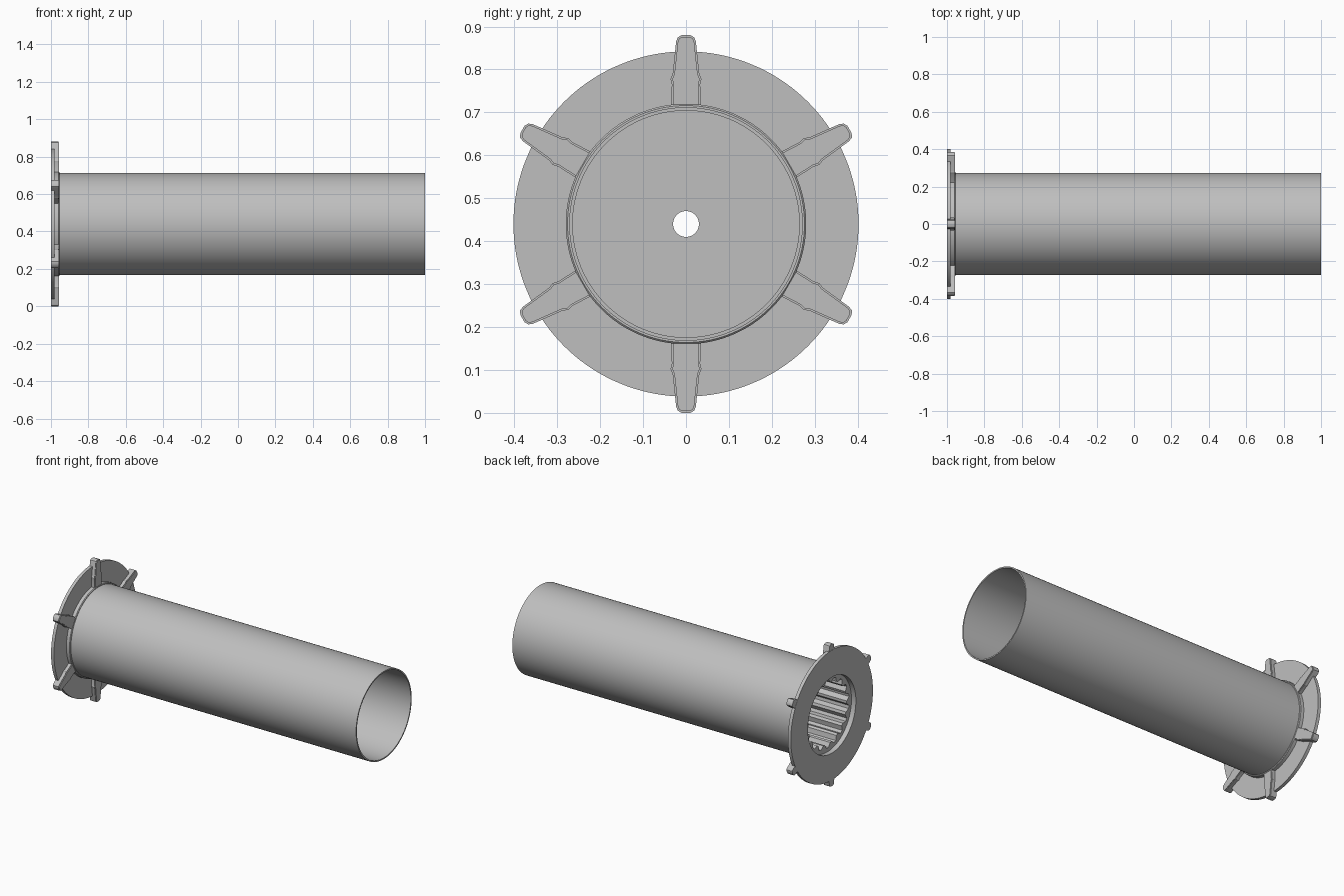
import bpy, bmesh, math
from mathutils import Matrix

if "Cube" in bpy.data.objects:
    bpy.data.objects.remove(bpy.data.objects["Cube"])

CZ = 0.44      # height of the long axis
SEG = 144      # segments around the axis
TEETH = 18     # splines in the socket

grey = bpy.data.materials.new("light grey")
grey.diffuse_color = (0.52, 0.52, 0.52, 1)
grey.use_nodes = True
grey.node_tree.nodes["Principled BSDF"].inputs["Base Color"].default_value = grey.diffuse_color


def finish(name, bm, angle=35):
    bmesh.ops.recalc_face_normals(bm, faces=bm.faces)
    me = bpy.data.meshes.new(name)
    bm.to_mesh(me)
    bm.free()
    me.materials.append(grey)
    ob = bpy.data.objects.new(name, me)
    bpy.context.collection.objects.link(ob)
    bpy.ops.object.select_all(action='DESELECT')
    ob.select_set(True)
    bpy.context.view_layer.objects.active = ob
    bpy.ops.object.shade_smooth_by_angle(angle=math.radians(angle))
    return ob


def lathe(name, profile):
    """Spin a closed (x, radius, tooth height) profile around the x axis."""
    bm = bmesh.new()
    rings = []
    for x, r, tooth in profile:
        ring = []
        for i in range(SEG):
            a = 2 * math.pi * i / SEG
            # flat-topped teeth pointing inward
            wave = max(-1, min(1, 1.5 * math.cos(TEETH * a)))
            rr = r - tooth * (0.5 + 0.5 * wave)
            ring.append(bm.verts.new((x, rr * math.cos(a), CZ + rr * math.sin(a))))
        rings.append(ring)
    for k in range(len(rings)):
        p, q = rings[k], rings[(k + 1) % len(rings)]
        for i in range(SEG):
            j = (i + 1) % SEG
            bm.faces.new((p[i], p[j], q[j], q[i]))
    return finish(name, bm)


# Long thin-walled tube
lathe("tube", [(-0.96, 0.272, 0), (1, 0.272, 0), (1, 0.264, 0), (-0.96, 0.264, 0)])

# Flange, collar and splined socket with a drilled floor
lathe("flange_plug", [
    (-0.52, 0.03, 0), (-0.50, 0.03, 0), (-0.50, 0.2645, 0), (-0.955, 0.2645, 0),
    (-0.955, 0.276, 0), (-0.959, 0.28, 0), (-0.98, 0.28, 0), (-0.98, 0.402, 0),
    (-1, 0.402, 0), (-1, 0.235, 0), (-0.97, 0.235, 0),
    (-0.97, 0.212, 0.024), (-0.52, 0.212, 0.024)])

# Six tapered ribs with rounded tips, from collar to past the rim
half = [(0.274, 0.035), (0.325, 0.033), (0.338, 0.036), (0.35, 0.031),
        (0.425, 0.023), (0.435, 0.019), (0.44, 0.010)]
outline = half + [(r, -w) for r, w in reversed(half)]
for k in range(6):
    bm = bmesh.new()
    face = bm.faces.new([bm.verts.new((-0.999, w, r)) for r, w in outline])
    top = bmesh.ops.extrude_face_region(bm, geom=[face])
    verts = [g for g in top["geom"] if isinstance(g, bmesh.types.BMVert)]
    bmesh.ops.translate(bm, verts=verts, vec=(0.043, 0, 0))
    # soften the edge of the raised face
    edges = [e for e in bm.edges if all(v.co.x > -0.97 for v in e.verts)]
    bmesh.ops.bevel(bm, geom=edges, offset=0.004, segments=2, affect='EDGES')
    bm.transform(Matrix.Translation((0, 0, CZ)) @ Matrix.Rotation(math.radians(60 * k), 4, 'X'))
    finish("rib_%d" % (k + 1), bm)
